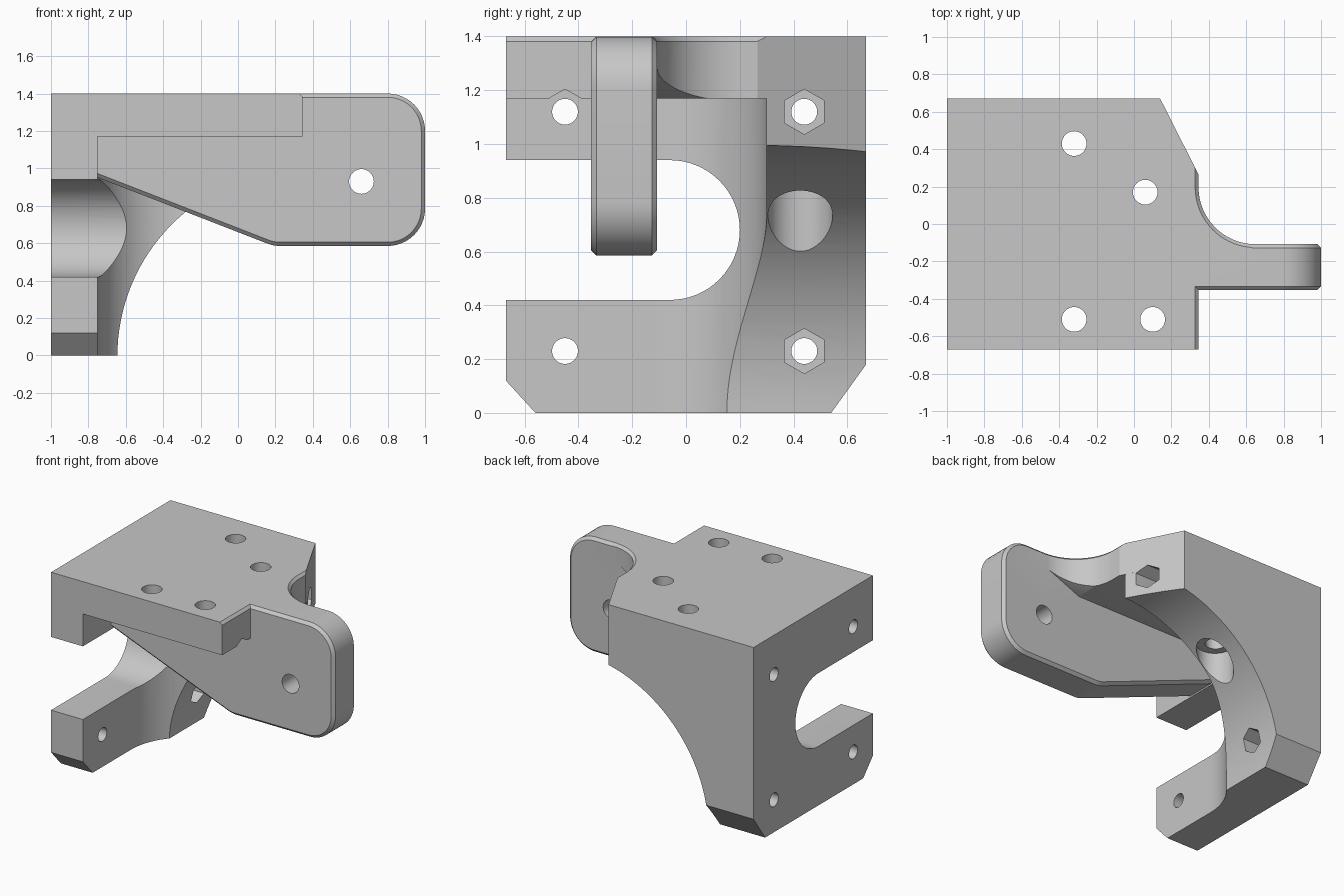
import bpy, bmesh
from math import sin, cos, tan, pi, radians
from mathutils import Vector

old = bpy.data.objects.get("Cube")
if old:
    bpy.data.objects.remove(old, do_unlink=True)

grey = bpy.data.materials.new("plain grey")
grey.use_nodes = True
COLOUR = (0.57, 0.57, 0.57, 1)
grey.diffuse_color = COLOUR
grey.node_tree.nodes["Principled BSDF"].inputs["Base Color"].default_value = COLOUR


def arc(cx, cy, r, a0, a1, n=24):
    """Points on a circular arc, angles in degrees."""
    steps = [radians(a0 + (a1 - a0) * i / n) for i in range(n + 1)]
    return [(cx + r * cos(a), cy + r * sin(a)) for a in steps]


def circle(cx, cy, r, n=48, start=0):
    return arc(cx, cy, r, start, start + 360, n)[:-1]


def rounded(corners, n=12):
    """Polygon from (x, y, radius) corners, with true tangent arcs."""
    out = []
    for i, (x, y, r) in enumerate(corners):
        p = Vector((x, y))
        if r == 0:
            out.append((x, y))
            continue
        a = (Vector(corners[i - 1][:2]) - p).normalized()
        b = (Vector(corners[(i + 1) % len(corners)][:2]) - p).normalized()
        half = a.angle(b) / 2
        centre = p + (a + b).normalized() * (r / sin(half))
        u = p + a * (r / tan(half)) - centre
        v = p + b * (r / tan(half)) - centre
        sweep = pi - 2 * half
        for k in range(n + 1):
            t = sweep * k / n
            out.append(tuple(centre + (u * sin(sweep - t) + v * sin(t)) / sin(sweep)))
    return out


def prism(name, pts, axis, lo, hi, bevel=0, pick=None):
    """Extrude a profile along an axis; optionally chamfer picked edges."""
    place = {"X": lambda u, v, w: (w, u, v),
             "Y": lambda u, v, w: (u, w, v),
             "Z": lambda u, v, w: (u, v, w)}[axis]
    bm = bmesh.new()
    ends = [[bm.verts.new(place(u, v, w)) for u, v in pts] for w in (lo, hi)]
    bm.faces.new(ends[0])
    bm.faces.new(ends[1])
    n = len(pts)
    for i in range(n):
        j = (i + 1) % n
        bm.faces.new((ends[0][i], ends[0][j], ends[1][j], ends[1][i]))
    bmesh.ops.recalc_face_normals(bm, faces=bm.faces)
    if bevel:
        edges = [e for e in bm.edges if pick((e.verts[0].co + e.verts[1].co) / 2, e)]
        bmesh.ops.bevel(bm, geom=edges, offset=bevel, segments=1, affect="EDGES")
    mesh = bpy.data.meshes.new(name)
    bm.to_mesh(mesh)
    bm.free()
    ob = bpy.data.objects.new(name, mesh)
    bpy.context.collection.objects.link(ob)
    return ob


def combine(target, others, operation):
    """Apply boolean operations and discard the helper objects."""
    for ob in others:
        mod = target.modifiers.new("bool", "BOOLEAN")
        mod.operation, mod.solver, mod.object = operation, "EXACT", ob
        bpy.context.view_layer.update()
        graph = bpy.context.evaluated_depsgraph_get()
        mesh = bpy.data.meshes.new_from_object(target.evaluated_get(graph))
        target.modifiers.clear()
        target.data = mesh
        bpy.data.objects.remove(ob, do_unlink=True)


# Upright mounting plate with chamfered lower corners
bracket = prism("bracket", [(-0.56, 0), (0.54, 0), (0.67, 0.18), (0.67, 1.4),
                            (-0.67, 1.4), (-0.67, 0.12)], "X", -1, -0.75)

# Rear gusset: filleted into the plate, scooped out underneath
gusset = prism("gusset", [(-0.8, 0.67), (0.14, 0.67), (0.327, 0.3)]
               + arc(-0.32, -0.13, 0.43, 90, 180) + [(-0.8, -0.13)], "Z", 0, 1.3)
combine(gusset, [
    prism("scoop", circle(0.355, -0.005, 1.0, 128), "Y", -0.5, 1),
    prism("corner_cut", [(0.54, 0), (0.67, 0.18), (0.8, 0.36), (0.8, -0.1),
                         (0.468, -0.1)], "X", -1.2, 1),
], "DIFFERENCE")
combine(bracket, [gusset], "UNION")

# Open slot with a round end
combine(bracket, [prism("slot", arc(-0.06, 0.68, 0.26, -90, 90, 32)
                        + [(-0.9, 0.94), (-0.9, 0.42)], "X", -1.1, -0.4)], "DIFFERENCE")

# Top plate, with a curved web that runs into the arm
top_plate = prism("top_plate", [(-1, -0.67), (0.345, -0.67), (0.345, -0.2), (0.65, -0.2)]
                  + arc(0.65, 0.197, 0.305, 270, 180)
                  + [(0.345, 0.265), (0.14, 0.67), (-1, 0.67)],
                  "Z", 1.17, 1.4, 0.018,
                  lambda m, e: m.z > 1.39 and m.x > 0.32 and m.y < 0.3)
combine(top_plate, [prism("web_slope", [(0.37, 1.17), (0.8, 1.35), (0.8, 1), (0.37, 1)],
                          "Y", -0.5, 0.5)], "DIFFERENCE")

# Hanging arm with rounded corners and chamfered rims
arm = prism("arm", rounded([(-0.8, 0.97, 0), (0.19, 0.585, 0.2), (1, 0.585, 0.2),
                            (1, 1.4, 0.2), (-0.8, 1.4, 0)]), "Y", -0.353, -0.107, 0.02,
            lambda m, e: abs(e.verts[0].co.y - e.verts[1].co.y) < 0.01 and m.x > -0.79)
combine(bracket, [top_plate, arm], "UNION")

# Bolt holes through the upright, with hexagonal nut pockets
cutters = []
for y, z, end in ((-0.45, 0.23, None), (-0.45, 1.12, 0.6), (0.44, 0.23, 0.2), (0.44, 1.12, 0.6)):
    cutters.append(prism("bolt_hole", circle(y, z, 0.048), "X", -1.1, -0.5))
    if end:
        cutters.append(prism("nut_pocket", circle(y, z, 0.084, 6, 30), "X", -0.75, end))

# Vertical holes, one counterbored from below, and the arm pivot hole
for x, y in ((-0.32, 0.43), (0.06, 0.17), (-0.32, -0.51), (0.1, -0.51)):
    cutters.append(prism("top_hole", circle(x, y, 0.066), "Z", 0.7, 1.5))
cutters.append(prism("counterbore", circle(-0.32, 0.425, 0.12), "Z", 0.4, 0.84))
cutters.append(prism("pivot_hole", circle(0.66, 0.93, 0.066), "Y", -0.5, 0.1))
combine(bracket, cutters, "DIFFERENCE")

# Finish: one colour, smooth curves with sharp edges
bracket.data.materials.clear()
bracket.data.materials.append(grey)
for poly in bracket.data.polygons:
    poly.material_index = 0
bpy.ops.object.select_all(action="DESELECT")
bracket.select_set(True)
bpy.context.view_layer.objects.active = bracket
bpy.ops.object.shade_smooth_by_angle(angle=radians(25))
